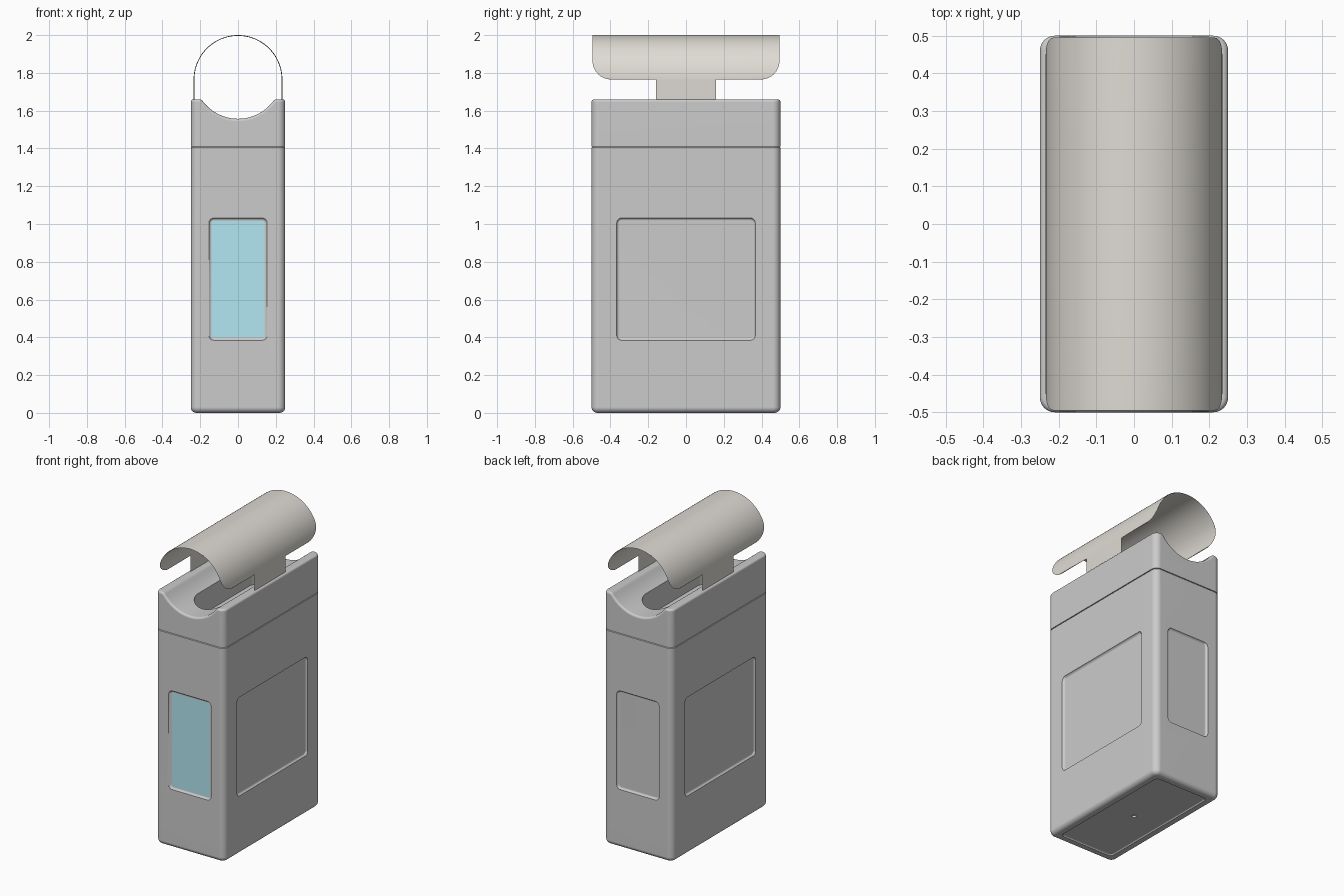
import bpy, bmesh
from math import sin, cos, asin, sqrt, pi, radians
from mathutils import Matrix

if "Cube" in bpy.data.objects:
    bpy.data.objects.remove(bpy.data.objects["Cube"])


def ring(hx, hy, r, z, n=6):
    """Rounded rectangle loop at height z."""
    pts = []
    for k, (sx, sy) in enumerate([(1, 1), (-1, 1), (-1, -1), (1, -1)]):
        for i in range(n + 1):
            a = pi / 2 * (k + i / n)
            pts.append((sx * (hx - r) + r * cos(a), sy * (hy - r) + r * sin(a), z))
    return pts


def finish(name, bm, mats=()):
    me = bpy.data.meshes.new(name)
    bmesh.ops.recalc_face_normals(bm, faces=bm.faces[:])
    bm.to_mesh(me)
    bm.free()
    ob = bpy.data.objects.new(name, me)
    bpy.context.collection.objects.link(ob)
    for m in mats:
        me.materials.append(m)
    return ob


def loft(name, loops, matrix=Matrix()):
    bm = bmesh.new()
    rows = [[bm.verts.new(matrix @ Matrix.Translation(p).to_translation()) for p in lp] for lp in loops]
    n = len(rows[0])
    for a, b in zip(rows, rows[1:]):
        for i in range(n):
            bm.faces.new((a[i], a[(i + 1) % n], b[(i + 1) % n], b[i]))
    bm.faces.new(rows[0])
    bm.faces.new(rows[-1])
    return finish(name, bm)


def activate(ob):
    bpy.ops.object.select_all(action='DESELECT')
    ob.select_set(True)
    bpy.context.view_layer.objects.active = ob


def cut(ob, cutter):
    activate(ob)
    m = ob.modifiers.new("cut", 'BOOLEAN')
    m.operation, m.object, m.solver = 'DIFFERENCE', cutter, 'EXACT'
    bpy.ops.object.modifier_apply(modifier=m.name)
    bpy.data.objects.remove(cutter)


def smooth(ob, angle=35):
    activate(ob)
    bpy.ops.object.shade_smooth_by_angle(angle=radians(angle))
    w = ob.modifiers.new("weighted", 'WEIGHTED_NORMAL')
    w.keep_sharp = True


def material(name, *rgb):
    m = bpy.data.materials.new(name)
    m.diffuse_color = (*rgb, 1)
    m.use_nodes = True
    m.node_tree.nodes["Principled BSDF"].inputs["Base Color"].default_value = m.diffuse_color
    return m


def panel_cutter(hx, hy, matrix, d=0.014):
    """Tapered shallow recess; local +z points out of the surface."""
    return loft("cutter", [ring(hx - d, hy - d, 0.012, -d, 4),
                           ring(hx - d * .3, hy - d * .3, 0.022, -d * .6, 4),
                           ring(hx, hy, 0.026, 0, 4),
                           ring(hx + 0.006, hy + 0.006, 0.03, 0.02, 4)], matrix)


# Bottle body: lofted rounded box with a rounded foot
R = 0.04
B = 0.03
loops = []
for i in range(6):
    a = pi / 2 * i / 5
    o = B * (1 - sin(a))
    loops.append(ring(0.25 - o, 0.5 - o, R - o, B * (1 - cos(a))))
for z, o in [(0.18, 0), (1.24, 0), (1.405, 0), (1.411, 0.006)]:
    loops.append(ring(0.25 - o, 0.5 - o, R - o, z))
body = loft("bottle_body", loops)

# Recessed panels on all four sides and underneath
ZC, HZ = 0.708, 0.324
for k in range(4):
    wide = k % 2
    m = (Matrix.Rotation(k * pi / 2, 4, 'Z')
         @ Matrix.Translation((0, -0.25 if wide else -0.5, ZC))
         @ Matrix.Rotation(pi / 2, 4, 'X'))
    cut(body, panel_cutter(0.367 if wide else 0.154, HZ, m))
cut(body, panel_cutter(0.195, 0.445, Matrix.Rotation(pi, 4, 'X'), 0.008))
cut(body, loft("cutter", [ring(0.014, 0.014, 0.0139, z, 4) for z in (-0.01, 0.02)]))

# Darker bands at top and bottom of the body
body.data.materials.clear()
body.data.materials.append(material("body_grey", 0.8, 0.8, 0.8))
body.data.materials.append(material("band_grey", 0.7, 0.7, 0.7))
for p in body.data.polygons:
    p.material_index = 0 if 0.19 < p.center.z < 1.23 else 1
    if 0.005 > p.center.z:
        p.material_index = 1
for p in body.data.polygons:
    if abs(p.center.z - ZC) < 0.36 and abs(p.normal.z) < 0.9:
        p.material_index = 0
smooth(body)

# Front label inside the recess
bm = bmesh.new()
bmesh.ops.create_grid(bm, x_segments=1, y_segments=1, size=1)
bmesh.ops.transform(bm, verts=bm.verts, matrix=Matrix.Translation((0, -0.4875, ZC))
                    @ Matrix.Rotation(pi / 2, 4, 'X') @ Matrix.Diagonal((0.139, 0.309, 1, 1)))
finish("front_label", bm, [material("label_blue", 0.45, 0.8, 0.9)])

# Cap: saddle profile in x-z, extruded along y
TOP, CZ, CR, XS = 1.66, 1.79, 0.233, 0.183
zs = CZ - sqrt(CR ** 2 - XS ** 2)
half = []
for i in range(5):
    t = i / 5
    half.append(((1 - t) ** 2 * 0.203 + 2 * t * (1 - t) * 0.194 + t * t * XS,
                 (1 - t * t) * TOP + t * t * zs))
for i in range(12):
    a = asin(XS / CR) * (1 - i / 12)
    half.append((CR * sin(a), CZ - CR * cos(a)))
right = [(0.25, 1.411), (0.25, TOP)] + half
profile = right + [(0, CZ - CR)] + [(-x, z) for x, z in reversed(right)]
bm = bmesh.new()
front = bm.faces.new([bm.verts.new((x, -0.5, z)) for x, z in profile])
new = bmesh.ops.extrude_face_region(bm, geom=[front], use_keep_orig=True)["geom"]
bmesh.ops.translate(bm, vec=(0, 1, 0), verts=[v for v in new if isinstance(v, bmesh.types.BMVert)])
bmesh.ops.recalc_face_normals(bm, faces=bm.faces[:])
upright = [e for e in bm.edges if abs(e.verts[0].co.z - e.verts[1].co.z) > 0.2]
bmesh.ops.bevel(bm, geom=upright, offset=R, offset_type='OFFSET', segments=6, profile=0.5, affect='EDGES')
bm.normal_update()
rim = [e for e in bm.edges if min(v.co.z for v in e.verts) > 1.5
       and e.calc_face_angle(0) > radians(45)]
bmesh.ops.bevel(bm, geom=rim, offset=0.014, offset_type='OFFSET', segments=4, profile=0.5, affect='EDGES')
cap = finish("cap", bm)

# Long rounded opening in the saddle
cut(cap, loft("cutter", [ring(0.11, 0.37, 0.105, z, 10) for z in (1.43, 1.8)]))
smooth(cap)

# Curved cover sheet with rounded corners and a tab on each side
SR, SZ, W, C, T = 0.235, 1.765, 0.495, 0.1, 0.16
rows = []
for i in range(9):
    ph = pi / 2 * (1 - i / 8)
    rows.append((asin(C * (1 - sin(ph)) / SR), W - C + C * cos(ph)))
rows[-1] = (asin(C / SR), W)
rows = [(a, W - C + sqrt(max(0, C * C - (C - SR * sin(a)) ** 2))) for a, _ in rows]
a0 = asin(C / SR)
mid = [(a0 + (pi - 2 * a0) * i / 32, W) for i in range(1, 32)]
rows = rows + mid + [(pi - a, w) for a, w in reversed(rows)]
bm = bmesh.new()
grid = [[bm.verts.new((SR * cos(a), y, SZ + SR * sin(a))) for y in (-w, -T, T, w)] for a, w in rows]
for p, q in zip(grid, grid[1:]):
    for j in range(3):
        bm.faces.new((p[j], p[j + 1], q[j + 1], q[j]))
for row, x in ((grid[0], SR), (grid[-1], -SR)):
    low = [bm.verts.new((x, y, 1.62)) for y in (-T, T)]
    bm.faces.new((row[1], row[2], low[1], low[0]))
sheet = finish("cover_sheet", bm, [material("sheet_beige", 0.74, 0.71, 0.66)])
s = sheet.modifiers.new("thickness", 'SOLIDIFY')
s.thickness, s.offset = 0.004, -1
smooth(sheet)
